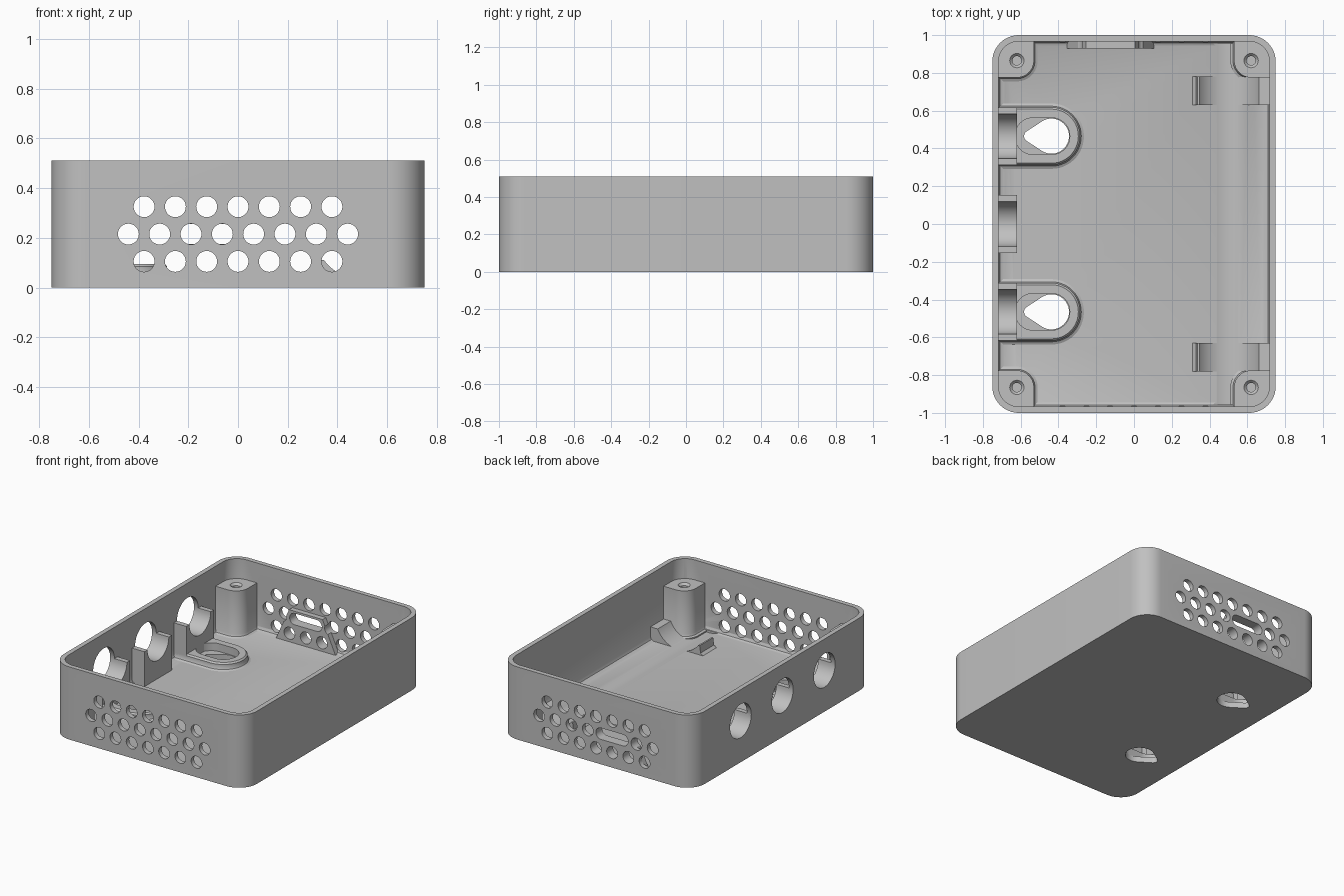
import bpy, bmesh
from math import sin, cos, pi, asin

cube = bpy.data.objects.get("Cube")
if cube:
    bpy.data.objects.remove(cube, do_unlink=True)

plastic = bpy.data.materials.new("grey plastic")
plastic.use_nodes = True
plastic.diffuse_color = (0.53, 0.53, 0.53, 1)
plastic.node_tree.nodes["Principled BSDF"].inputs["Base Color"].default_value = (0.53, 0.53, 0.53, 1)

HEIGHT, FLOOR, WALL = 0.51, 0.045, 0.033
HALF_X, HALF_Y, CORNER = 0.75, 1.0, 0.14
KEY_Y = (0.465, -0.465)
SIDE_Y = (0.465, 0.0, -0.465)


# --- outlines -------------------------------------------------------------
def arc(cx, cy, r, start, end, n=12):
    return [(cx + r * cos(start + (end - start) * i / n),
             cy + r * sin(start + (end - start) * i / n)) for i in range(n + 1)]


def circle(cx, cy, r, n=40):
    return arc(cx, cy, r, 0, 2 * pi, n)[:-1]


def round_rect(x0, x1, y0, y1, radii):
    """Radii run from the (x1, y1) corner anticlockwise."""
    points = []
    for i, (x, y, sx, sy) in enumerate([(x1, y1, -1, -1), (x0, y1, 1, -1),
                                        (x0, y0, 1, 1), (x1, y0, -1, 1)]):
        r = radii[i]
        if r:
            points += arc(x + sx * r, y + sy * r, r, i * pi / 2, (i + 1) * pi / 2)
        else:
            points.append((x, y))
    return points


def box_outline(inset):
    x, y = HALF_X - inset, HALF_Y - inset
    return round_rect(-x, x, -y, y, [CORNER - inset] * 4)


def teardrop(cx, cy, big, small, length):
    """Hull of a large circle and a small one to its -x side."""
    a = pi / 2 + asin((small - big) / length) * -1
    a = pi - a
    tilt = pi - a
    return (arc(cx, cy, big, -tilt, tilt, 28)
            + arc(cx - length, cy, small, tilt, 2 * pi - tilt, 10))


# --- solids ---------------------------------------------------------------
def place(u, v, w, axis):
    return {"x": (w, u, v), "y": (u, w, v), "z": (u, v, w)}[axis]


def loft(bm, rings, axis="z"):
    """Join outlines of equal length, given as (outline, distance) pairs."""
    loops = [[bm.verts.new(place(u, v, w, axis)) for u, v in pts] for pts, w in rings]
    for a, b in zip(loops, loops[1:]):
        for i in range(len(a)):
            j = (i + 1) % len(a)
            bm.faces.new((a[i], a[j], b[j], b[i]))
    bm.faces.new(loops[0][::-1])
    bm.faces.new(loops[-1])


def prism(bm, outline, a, b, axis="z"):
    loft(bm, [(outline, a), (outline, b)], axis)


def finish(bm, name, helper=False):
    bmesh.ops.recalc_face_normals(bm, faces=bm.faces)
    mesh = bpy.data.meshes.new(name)
    bm.to_mesh(mesh)
    bm.free()
    mesh.materials.append(plastic)
    obj = bpy.data.objects.new(name, mesh)
    bpy.context.scene.collection.objects.link(obj)
    obj.hide_render = helper
    return obj


def carve(obj, cutters):
    for cutter in cutters:
        mod = obj.modifiers.new("cut", "BOOLEAN")
        mod.operation, mod.solver, mod.object = "DIFFERENCE", "EXACT", cutter
    graph = bpy.context.evaluated_depsgraph_get()
    mesh = bpy.data.meshes.new_from_object(obj.evaluated_get(graph))
    obj.modifiers.clear()
    obj.data = mesh


# --- cutters --------------------------------------------------------------
bm = bmesh.new()
loft(bm, [(box_outline(WALL + 0.025), FLOOR), (box_outline(WALL + 0.008), FLOOR + 0.008),
          (box_outline(WALL), FLOOR + 0.025), (box_outline(WALL), HEIGHT + 0.1)])
cavity = finish(bm, "cavity_cutter", True)

# Vent grid in both end walls, with a port slot in the back
bm = bmesh.new()
for z, count in ((0.105, 7), (0.215, 8), (0.325, 7)):
    for i in range(count):
        x = (i - (count - 1) / 2) * 0.126
        ends = [(-1.1, -0.9)]
        if not (z == 0.215 and -0.25 < x < 0):
            ends.append((0.9, 1.1))
        for a, b in ends:
            prism(bm, circle(x, z, 0.042, 28), a, b, "y")
prism(bm, round_rect(-0.25, 0.0, 0.175, 0.255, [0.039] * 4), 0.9, 1.1, "y")
vents = finish(bm, "vent_cutter", True)

bm = bmesh.new()
for y in SIDE_Y:
    prism(bm, circle(y, 0.29, 0.118), -0.85, -0.55, "x")
side_holes = finish(bm, "side_hole_cutter", True)

bm = bmesh.new()
for y in KEY_Y:
    prism(bm, teardrop(-0.437, y, 0.093, 0.03, 0.115), -0.1, 0.2)
keyholes = finish(bm, "keyhole_cutter", True)

bm = bmesh.new()
for y in KEY_Y:
    prism(bm, round_rect(-0.63, -0.34, y - 0.097, y + 0.097, [0.096] * 4), FLOOR - 0.005, 0.2)
pockets = finish(bm, "pocket_cutter", True)

bm = bmesh.new()
prism(bm, circle(0.495, 0.22, 0.185, 64), -0.955, 0.955, "y")
trough = finish(bm, "trough_cutter", True)

bm = bmesh.new()
for sx in (-1, 1):
    for sy in (-1, 1):
        loft(bm, [(circle(sx * 0.62, sy * 0.865, r, 24), z)
                  for z, r in ((0.15, 0.024), (0.355, 0.024), (0.372, 0.04), (0.45, 0.04))])
screws = finish(bm, "screw_cutter", True)

# --- tray -----------------------------------------------------------------
bm = bmesh.new()
prism(bm, box_outline(0), 0, HEIGHT)
tray = finish(bm, "tray")
carve(tray, [cavity, vents, side_holes, keyholes, pockets, trough])

# --- corner screw posts ---------------------------------------------------
bm = bmesh.new()
for sx in (-1, 1):
    for sy in (-1, 1):
        def post(grow):
            pts = round_rect(0.53 - grow, 0.735, 0.775 - grow, 0.985, [0.125, 0, 0.09 + grow, 0])
            return [(sx * x, sy * y) for x, y in pts]
        loft(bm, [(post(0.02), FLOOR - 0.01), (post(0.02), FLOOR),
                  (post(0.006), FLOOR + 0.007), (post(0), FLOOR + 0.02), (post(0), 0.37)])
posts = finish(bm, "screw_posts")
carve(posts, [screws])

# --- raised keyhole pads --------------------------------------------------
bm = bmesh.new()
for y in KEY_Y:
    def pad(g):
        r = 0.153 + g
        return round_rect(-0.73, -0.285 + g, y - r, y + r, [r - 0.001, 0, 0, r - 0.001])
    loft(bm, [(pad(0.02), FLOOR - 0.01), (pad(0.02), FLOOR), (pad(0.006), FLOOR + 0.007),
              (pad(0), FLOOR + 0.02), (pad(0), 0.085), (pad(-0.01), 0.095)])
pads = finish(bm, "keyhole_pads")
carve(pads, [keyholes, pockets])

# --- half-round supports behind the side holes ----------------------------
bm = bmesh.new()
for y in SIDE_Y:
    prism(bm, round_rect(y - 0.153, y + 0.153, FLOOR - 0.01, 0.29, [0] * 4), -0.728, -0.62, "x")
supports = finish(bm, "side_hole_supports")
carve(supports, [side_holes])

# --- cell cradles ---------------------------------------------------------
bm = bmesh.new()
profile = [(0.728, 0.025), (0.728, 0.14), (0.6, 0.14), (0.4, 0.11), (0.335, 0.11),
           (0.328, 0.06), (0.31, FLOOR), (0.31, 0.025)]
for y in (0.705, -0.705):
    prism(bm, profile, y - 0.075, y + 0.075, "y")
cradles = finish(bm, "cell_cradles")
carve(cradles, [trough])

# --- tapered backing plate around the port slot ---------------------------
bm = bmesh.new()
prism(bm, [(-0.36, FLOOR - 0.01), (0.11, FLOOR - 0.01), (0.005, 0.27), (-0.255, 0.27)],
      0.93, 0.975, "y")
plate = finish(bm, "port_plate")
carve(plate, [vents])

# --- tidy up and shade ----------------------------------------------------
for cutter in (cavity, vents, side_holes, keyholes, pockets, trough, screws):
    bpy.data.objects.remove(cutter, do_unlink=True)
bpy.ops.object.select_all(action="DESELECT")
for part in (tray, posts, pads, supports, cradles, plate):
    part.select_set(True)
    bpy.context.view_layer.objects.active = part
bpy.ops.object.shade_smooth_by_angle(angle=pi / 6)
